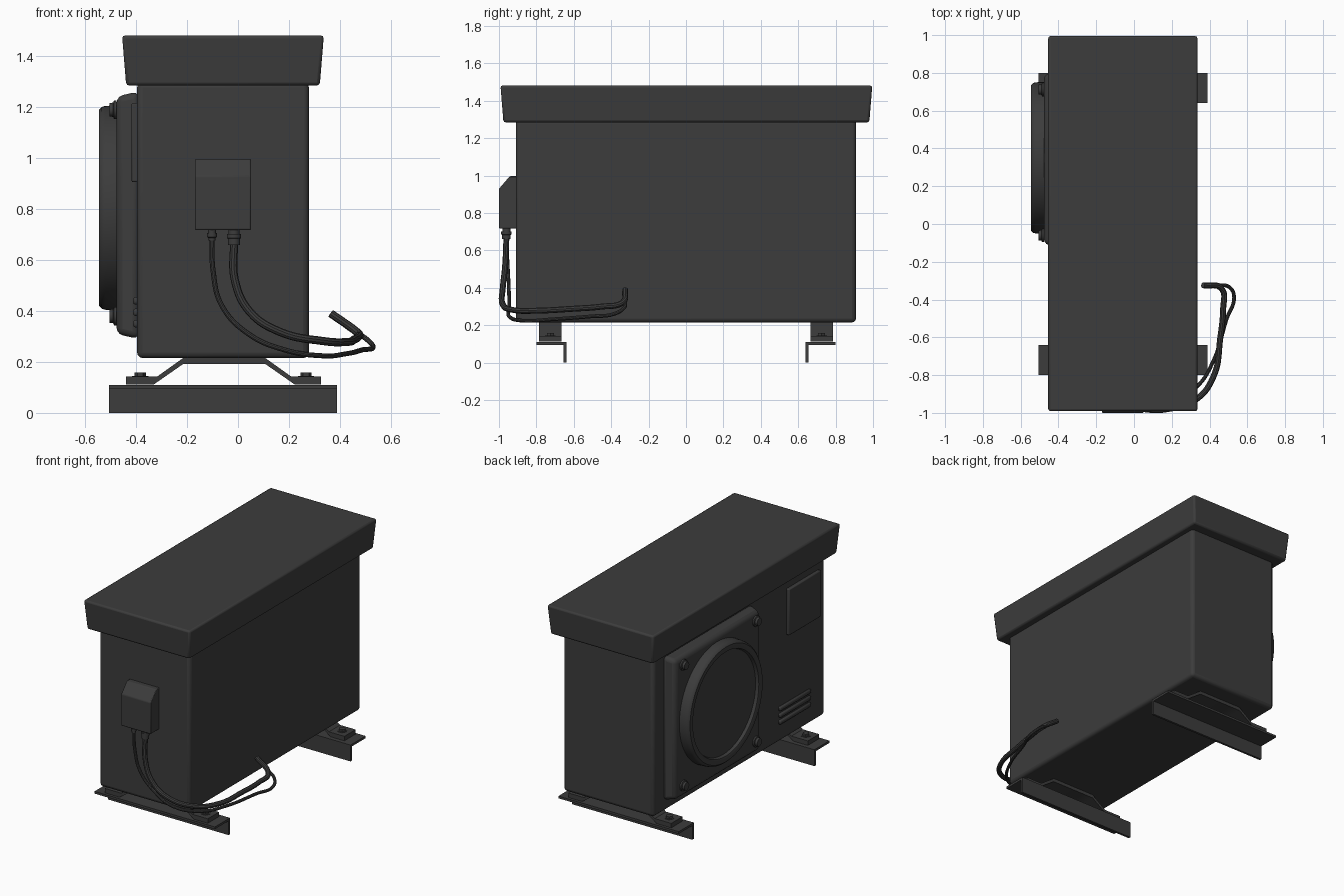
import bpy, bmesh
from math import cos, sin, pi, radians
from mathutils import Vector, Matrix

if "Cube" in bpy.data.objects:
    bpy.data.objects.remove(bpy.data.objects["Cube"])

dark = bpy.data.materials.new("dark_grey")
dark.diffuse_color = (0.045, 0.045, 0.045, 1)
dark.use_nodes = True
dark.node_tree.nodes["Principled BSDF"].inputs["Base Color"].default_value = dark.diffuse_color


def finish(obj, bevel=0, segs=2):
    obj.data.materials.append(dark)
    if bevel:
        m = obj.modifiers.new("bevel", 'BEVEL')
        m.width, m.segments, m.limit_method = bevel, segs, 'ANGLE'
        m.angle_limit = radians(25)
    bpy.ops.object.select_all(action='DESELECT')
    obj.select_set(True)
    bpy.context.view_layer.objects.active = obj
    bpy.ops.object.shade_smooth_by_angle(angle=radians(35))
    return obj


def from_bmesh(name, bm, bevel=0, segs=2):
    bmesh.ops.recalc_face_normals(bm, faces=bm.faces)
    me = bpy.data.meshes.new(name)
    bm.to_mesh(me)
    bm.free()
    obj = bpy.data.objects.new(name, me)
    bpy.context.collection.objects.link(obj)
    return finish(obj, bevel, segs)


def box(name, lo, hi, bevel=0, taper=None, segs=2):
    """Box between two corners; taper = (axis, side, amount) shrinks one face."""
    bm = bmesh.new()
    bmesh.ops.create_cube(bm, size=1)
    for v in bm.verts:
        side = v.co.copy()
        v.co = Vector([lo[i] if side[i] < 0 else hi[i] for i in range(3)])
        if taper and side[taper[0]] * taper[1] > 0:
            for i in range(3):
                if i != taper[0]:
                    v.co[i] -= taper[2] * (1 if side[i] > 0 else -1)
    return from_bmesh(name, bm, bevel, segs)


def extrude(name, pts, axis, start, end, bevel=0):
    """Closed profile in the plane across axis (0: y,z  1: x,z), extruded."""
    bm = bmesh.new()
    vs = [bm.verts.new((start, a, b) if axis == 0 else (a, start, b)) for a, b in pts]
    f = bm.faces.new(vs)
    g = bmesh.ops.extrude_face_region(bm, geom=[f])
    d = Vector((0, 0, 0))
    d[axis] = end - start
    bmesh.ops.translate(bm, vec=d, verts=[e for e in g['geom'] if isinstance(e, bmesh.types.BMVert)])
    return from_bmesh(name, bm, bevel)


def lathe(name, profile, centre, axis, n=32):
    """Profile of (radius, height) pairs turned around an axis, ends capped."""
    bm = bmesh.new()
    rot = Vector((0, 0, 1)).rotation_difference(Vector(axis)).to_matrix()
    rings = []
    for r, h in profile:
        rings.append([bm.verts.new(rot @ Vector((r * cos(2 * pi * i / n), r * sin(2 * pi * i / n), h))
                                   + Vector(centre)) for i in range(n)])
    for a, b in zip(rings, rings[1:]):
        for i in range(n):
            j = (i + 1) % n
            bm.faces.new((a[i], a[j], b[j], b[i]))
    bm.faces.new(rings[0])
    bm.faces.new(rings[-1])
    return from_bmesh(name, bm)


def cable(name, pts, radius):
    cu = bpy.data.curves.new(name + "_path", 'CURVE')
    cu.dimensions = '3D'
    cu.bevel_depth, cu.bevel_resolution = radius, 3
    cu.use_fill_caps = True
    cu.resolution_u = 8
    s = cu.splines.new('BEZIER')
    s.bezier_points.add(len(pts) - 1)
    for p, co in zip(s.bezier_points, pts):
        p.co = co
        p.handle_left_type = p.handle_right_type = 'AUTO'
    tmp = bpy.data.objects.new(name + "_tmp", cu)
    bpy.context.collection.objects.link(tmp)
    me = bpy.data.meshes.new_from_object(tmp.evaluated_get(bpy.context.evaluated_depsgraph_get()))
    bpy.data.objects.remove(tmp)
    me.materials.clear()
    obj = bpy.data.objects.new(name, me)
    bpy.context.collection.objects.link(obj)
    return finish(obj)


# Cabinet and overhanging lid
box("cabinet", (-.396, -.909, .215), (.278, .909, 1.30), .022, segs=3)
box("lid", (-.455, -.992, 1.285), (.337, .996, 1.482), .012, taper=(2, -1, .016))

# Fan panel, raised ring with recessed disc, corner bolts
box("fan_panel", (-.477, -.125, .29), (-.39, .81, 1.262), .025, taper=(0, -1, .02), segs=3)
lathe("fan_ring", [(.402, 0), (.40, .045), (.396, .058), (.385, .068), (.36, .068),
                   (.35, .064), (.343, .045)], (-.477, .35, .805), (-1, 0, 0), 64)
for i, y in enumerate((.712, -.06)):
    for j, z in enumerate((1.19, .38)):
        lathe(f"fan_bolt_{i}{j}", [(.036, 0), (.036, .01), (.028, .013), (.026, .028)],
              (-.477, y, z), (-1, 0, 0), 12)

# Access plate and vent slats beside the fan
box("access_plate", (-.418, -.84, .906), (-.39, -.50, 1.216), .006)
for i, z in enumerate((.44, .395, .35)):
    box(f"vent_slat_{i}", (-.412, -.745, z - .015), (-.39, -.415, z + .015), .01)

# Junction box with sloped top on the front end
extrude("junction_box", [(-.90, .718), (-1.0, .718), (-1.0, .93), (-.942, .997), (-.90, .997)],
        0, -.169, .051, .005)

# Cable glands and cables
lathe("thin_gland", [(.015, 0), (.015, .016), (.019, .016), (.019, .032), (.013, .036), (.013, .045)],
      (-.102, -.96, .722), (0, 0, -1), 16)
lathe("thick_gland", [(.022, 0), (.022, .02), (.028, .02), (.028, .036), (.023, .038), (.023, .062)],
      (-.016, -.96, .722), (0, 0, -1), 16)
cable("thick_cable", [(-.016, -.96, .67), (-.012, -.967, .52), (.047, -.98, .396), (.165, -.982, .318),
                      (.334, -.925, .282), (.424, -.80, .278), (.456, -.61, .288), (.472, -.45, .30),
                      (.466, -.345, .318), (.365, -.324, .39)], .016)
cable("thin_cable", [(-.102, -.96, .69), (-.098, -.955, .56), (-.063, -.948, .42), (.047, -.945, .306),
                     (.184, -.945, .247), (.334, -.86, .224), (.424, -.716, .232), (.49, -.504, .248),
                     (.53, -.387, .26), (.504, -.334, .29), (.44, -.324, .33), (.37, -.324, .385)], .010)

# Feet: angle rail, bent bracket and bolts, one set per end
bracket = [(-.44, .112), (-.33, .112), (-.215, .192), (.107, .192), (.222, .112), (.325, .112),
           (.325, .142), (.21, .142), (.105, .217), (-.213, .217), (-.318, .142), (-.44, .142)]
for name, s in (("front", -1), ("rear", 1)):
    extrude(f"{name}_rail", [(s * .64, 0), (s * .64, .11), (s * .80, .11), (s * .80, .095),
                             (s * .655, .095), (s * .655, 0)], 1 - 1, -.506, .388)
    extrude(f"{name}_bracket", bracket, 1, s * .665, s * .785)
    for side, x in (("left", -.384), ("right", .267)):
        lathe(f"{name}_{side}_foot_bolt", [(.032, 0), (.032, .005), (.022, .005), (.022, .018)],
              (x, s * .725, .14), (0, 0, 1), 6)
